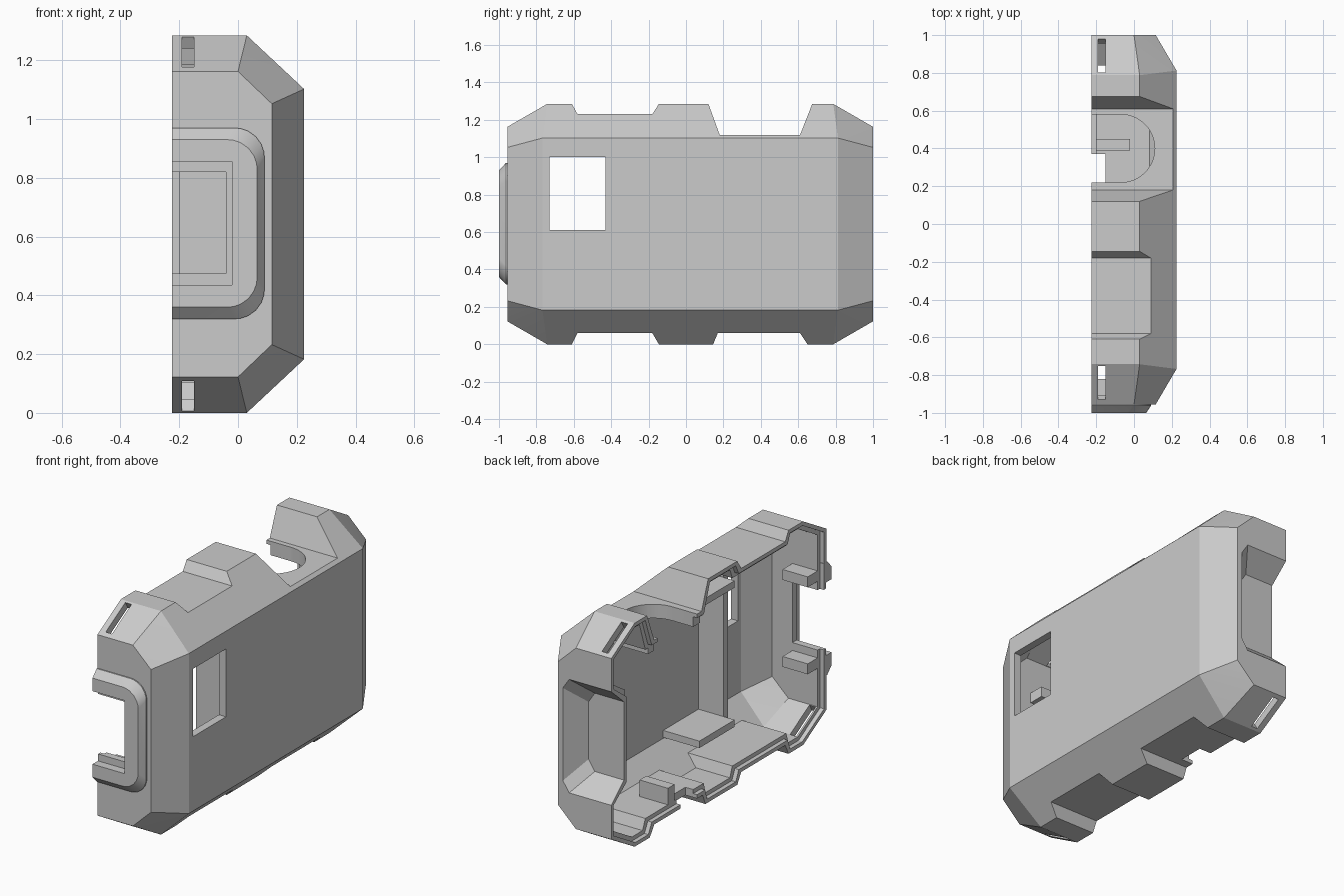
import bpy, bmesh

cube = bpy.data.objects.get("Cube")
if cube:
    bpy.data.objects.remove(cube, do_unlink=True)

YC, ZC = 0.0225, 0.6425          # centre of the main body
OPEN = -0.225                    # plane of the open side
WALL, LIP = 0.045, 0.022

grey = bpy.data.materials.new("plain grey")
grey.use_nodes = True
colour = (0.6, 0.6, 0.6, 1)
grey.diffuse_color = colour
grey.node_tree.nodes["Principled BSDF"].inputs["Base Color"].default_value = colour


def hull(name, points):
    """Convex solid around a handful of points."""
    bm = bmesh.new()
    verts = [bm.verts.new(p) for p in points]
    out = bmesh.ops.convex_hull(bm, input=verts)
    junk = {g for g in out["geom_interior"] + out["geom_unused"]
            if isinstance(g, bmesh.types.BMVert)}
    bmesh.ops.delete(bm, geom=list(junk), context="VERTS")
    bmesh.ops.dissolve_limit(bm, angle_limit=0.01, verts=bm.verts, edges=bm.edges)
    bmesh.ops.recalc_face_normals(bm, faces=bm.faces)
    mesh = bpy.data.meshes.new(name)
    bm.to_mesh(mesh)
    bm.free()
    mesh.materials.append(grey)
    obj = bpy.data.objects.new(name, mesh)
    bpy.context.collection.objects.link(obj)
    return obj


def box(name, xs, ys, zs):
    return hull(name, [(x, y, z) for x in xs for y in ys for z in zs])


def combine(target, tool, operation="DIFFERENCE"):
    """Apply a boolean and discard the tool."""
    tool.hide_render = True
    mod = target.modifiers.new("bool", "BOOLEAN")
    mod.object, mod.operation, mod.solver = tool, operation, "EXACT"
    bpy.context.view_layer.objects.active = target
    bpy.ops.object.modifier_apply(modifier=mod.name)
    bpy.data.objects.remove(tool, do_unlink=True)


def mirrored(points):
    return [(x, YC + sy * y, ZC + sz * z)
            for x, y, z in points for sy in (-1, 1) for sz in (-1, 1)]


def body_solid(name, t, x_open, rim_only=False):
    """Chamfered body, inset by t."""
    end = (0.9775 - t, 0.52 - 0.58 * t)
    top = (0.765 - 0.27 * t, ZC - t)
    pts = [(x_open, *end), (x_open, *top)]
    if rim_only:
        pts += [(-0.2, *end), (-0.2, *top)]
    else:
        pts += [(-0.3 * t, *end), (0.03 - 0.3 * t, *top),
                (0.115 - 0.58 * t, 0.9775 - t, 0.41 - 0.3 * t),
                (0.225 - t, 0.79 - 0.27 * t, 0.46 - 0.27 * t)]
    return hull(name, mirrored(pts))


def recesses(t):
    """Cutters for the grip recesses, grown by t."""
    result = []
    # outer y, inner y, inner y, outer y, edge height, floor height
    for a, b, c, d, edge, floor in (
            (-0.61, -0.58, -0.18, -0.145, 1.285, 1.23),
            (0.12, 0.18, 0.61, 0.675, 1.285, 1.12),
            (-0.61, -0.58, -0.18, -0.145, 0, 0.06),
            (0.145, 0.17, 0.61, 0.65, 0, 0.06)):
        a, d = a - (b - a) * 0.3, d + (d - c) * 0.3
        edge += (edge - floor) * 0.3
        floor += t if edge < floor else -t
        result.append(hull("recess_cutter", [
            (x, y, z) for x in (-0.5, 0.5)
            for y, z in ((a - t, edge), (b - t, floor), (c + t, floor), (d + t, edge))]))
    # tapered pocket in the back end
    pts = []
    for s in (-1, 1):
        for y, x, h in ((1.01, 0.09, 0.335), (0.885 - t, 0.0, 0.225)):
            x, h = x + t, h + t
            pts += [(-0.5, y, 0.645 + s * h), (x - 0.04, y, 0.645 + s * h),
                    (x, y, 0.645 + s * (h - 0.06))]
    result.append(hull("pocket_cutter", pts))
    return result


# outer shell
shell = body_solid("case_shell", 0, OPEN)
for tool in recesses(0):
    combine(shell, tool)

# hollow inside, then the stepped lip around the rim
for t, rim in ((WALL, False), (LIP, True)):
    cavity = body_solid("cavity", t, -0.3, rim)
    for tool in recesses(t):
        combine(cavity, tool)
    combine(shell, cavity)

# raised screen bezel with rounded corners
bezel_points = []
for s in (-1, 1):
    for y, x, h in ((-0.93, 0.09, 0.325), (-0.962, 0.09, 0.325), (-1.0, 0.065, 0.285)):
        bezel_points.append((OPEN, y, 0.645 + s * h))
        r = 0.1
        for k in range(7):
            u = k / 6
            n = (u * u + (1 - u) ** 2) ** 0.5
            bezel_points.append((x - r + r * u / n, y, 0.645 + s * (h - r + r * (1 - u) / n)))
combine(shell, hull("bezel", bezel_points), "UNION")
combine(shell, box("screen_cut", (-0.5, -0.02), (-1.1, -0.95), (0.435, 0.855)))
combine(shell, box("screen_inner_cut", (-0.5, -0.04), (-1.1, -0.87), (0.475, 0.82)))

# side window
combine(shell, box("window_cut", (0.1, 0.4), (-0.73, -0.43), (0.61, 1.0)))

# rounded finger opening in the top, with a thickened surround
combine(shell, box("surround", (-0.2, 0.15), (0.16, 0.63), (1.04, 1.09)), "UNION")
bpy.ops.mesh.primitive_cylinder_add(vertices=48, radius=0.18, depth=0.4,
                                    location=(-0.07, 0.4, 1.15))
combine(shell, bpy.context.object)
combine(shell, box("opening_cut", (-0.5, -0.07), (0.22, 0.58), (0.95, 1.35)))

# notch in the bottom rim
combine(shell, box("notch_cut", (-0.5, -0.15), (0.22, 0.37), (-0.1, 0.25)))

# strap slots through the four sloped corners
for ys in ((-0.93, -0.75), (0.8, 0.98)):
    for sz in (-1, 1):
        inner = ys[0] if ys[0] > 0 else ys[1]
        outer = ys[1] if ys[0] > 0 else ys[0]
        sy = 1 if ys[0] > 0 else -1
        pts = []
        for x in (-0.19, -0.15):
            for d in (-0.08, 0.06):
                pts += [(x, inner + sy * d * 0.5, ZC + sz * (0.632 + d * 0.86)),
                        (x, outer + sy * d * 0.5, ZC + sz * (0.535 + d * 0.86))]
        combine(shell, hull("slot_cut", pts))

bpy.ops.object.select_all(action="DESELECT")
shell.data.materials.clear()
shell.data.materials.append(grey)
for poly in shell.data.polygons:
    poly.material_index = 0
shell.select_set(True)
bpy.context.view_layer.objects.active = shell
bpy.ops.object.shade_smooth_by_angle(angle=0.4)

# inner ribs and supports
box("inner_partition", (0.02, 0.2), (-0.41, -0.37), (0.2, 1.08))
for side, zs in (("upper", (1.0, 1.04)), ("lower", (0.2, 0.24))):
    box(side + "_support_shelf", (-0.05, 0.19), (-0.37, -0.05), zs)
for side, zs in (("upper", (0.87, 0.93)), ("lower", (0.37, 0.43))):
    box(side + "_screen_clip", (-0.2, -0.04), (-0.92, -0.82), zs)
box("bottom_catch", (-0.2, -0.02), (0.39, 0.45), (0.08, 0.2))
